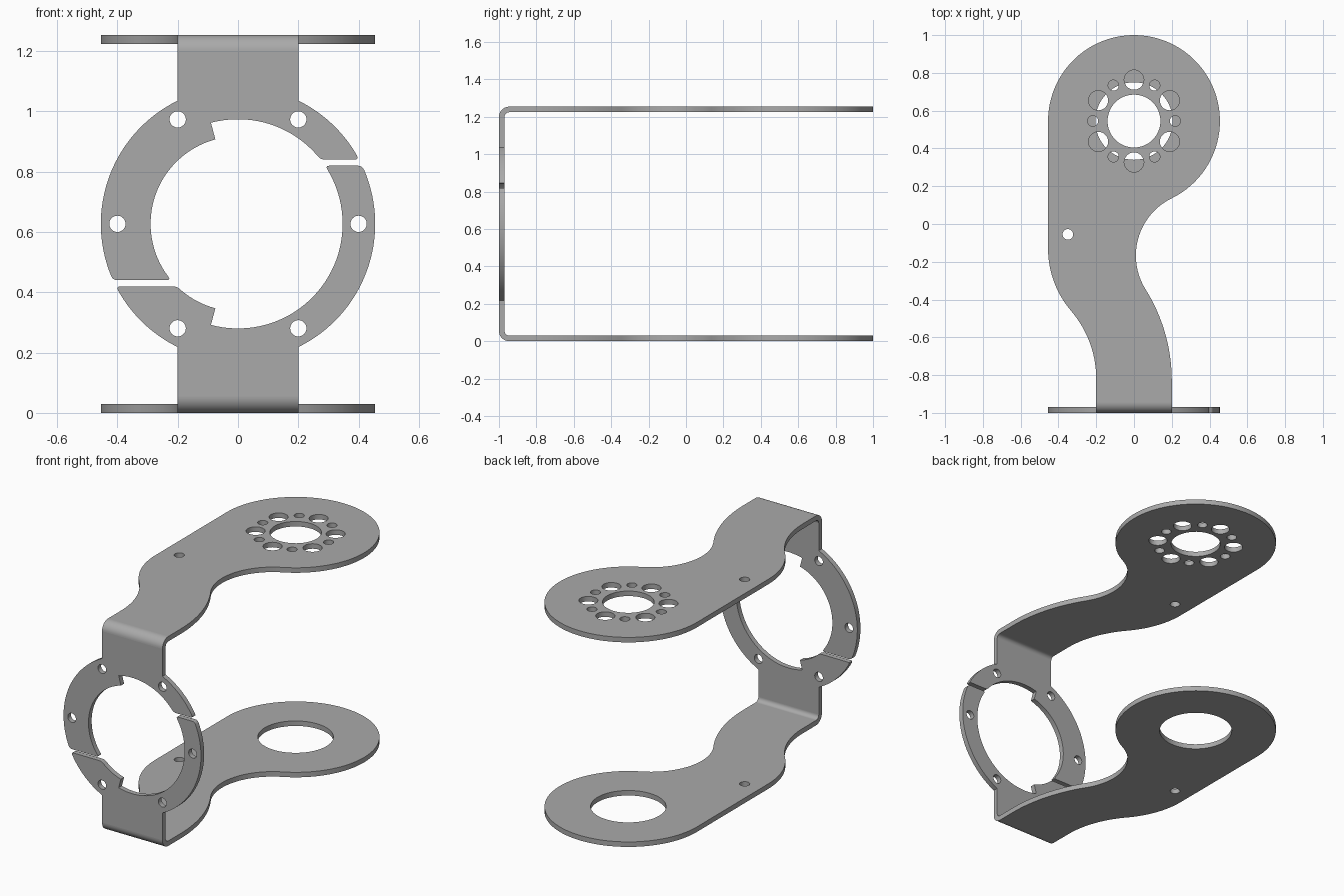
import bpy, bmesh
from math import sin, cos, asin, acos, radians, pi
from mathutils import Matrix, Vector

if "Cube" in bpy.data.objects:
    bpy.data.objects.remove(bpy.data.objects["Cube"], do_unlink=True)

THICK = 0.03      # sheet thickness
MID = 0.627       # half height, centre of the ring
BEND = 0.055      # outer bend radius
HALF = 0.2        # half width of the neck

steel = bpy.data.materials.new("light grey metal")
steel.use_nodes = True
GREY = (0.4, 0.4, 0.4, 1)
steel.diffuse_color = GREY
steel.node_tree.nodes["Principled BSDF"].inputs["Base Color"].default_value = GREY


def arc(cx, cy, r, a0, a1, n=24):
    """Points on an arc, angles in radians."""
    return [(cx + r * cos(a0 + (a1 - a0) * i / n),
             cy + r * sin(a0 + (a1 - a0) * i / n)) for i in range(n + 1)]


def circle(cx, cy, r, n=32):
    return arc(cx, cy, r, 0, 2 * pi, n)[:-1]


def rounded(points):
    """Replace every (x, y, radius) corner by a small curve."""
    out = []
    for i, p in enumerate(points):
        if len(p) == 2:
            out.append(p)
            continue
        c = Vector(p[:2])
        ends = []
        for q in (points[i - 1], points[(i + 1) % len(points)]):
            d = Vector(q[:2]) - c
            ends.append(c + d.normalized() * min(p[2], d.length))
        for k in range(6):
            t = k / 5
            out.append(tuple(ends[0] * (1 - t) ** 2 + c * 2 * t * (1 - t) + ends[1] * t * t))
    return out


def sheet(name, outlines, depth, matrix):
    """Fill closed outlines (inner ones become holes) and give them depth."""
    curve = bpy.data.curves.new(name, 'CURVE')
    curve.dimensions = '2D'
    curve.fill_mode = 'BOTH'
    curve.extrude = depth / 2
    for pts in outlines:
        spline = curve.splines.new('POLY')
        spline.points.add(len(pts) - 1)
        for sp, p in zip(spline.points, pts):
            sp.co = (p[0], p[1], 0, 1)
        spline.use_cyclic_u = True
    temp = bpy.data.objects.new(name + " curve", curve)
    bpy.context.collection.objects.link(temp)
    deps = bpy.context.evaluated_depsgraph_get()
    mesh = bpy.data.meshes.new_from_object(temp.evaluated_get(deps))
    bpy.data.objects.remove(temp, do_unlink=True)
    bpy.data.curves.remove(curve)
    bm = bmesh.new()
    bm.from_mesh(mesh)
    bmesh.ops.remove_doubles(bm, verts=bm.verts, dist=1e-5)
    bmesh.ops.transform(bm, matrix=matrix, verts=bm.verts)
    bmesh.ops.recalc_face_normals(bm, faces=bm.faces)
    bm.to_mesh(mesh)
    bm.free()
    mesh.materials.clear()
    mesh.materials.append(steel)
    obj = bpy.data.objects.new(name, mesh)
    bpy.context.collection.objects.link(obj)
    bpy.ops.object.select_all(action='DESELECT')
    obj.select_set(True)
    bpy.context.view_layer.objects.active = obj
    bpy.ops.object.shade_smooth_by_angle(angle=radians(30))
    return obj


# Outline shared by the two arms: round head, waist and S-shaped neck
HEAD_R, HEAD_Y = 0.455, 0.545
neck_y = BEND - 1
touch = radians(-64)
waist_r = (HEAD_R * cos(touch) - 0.01) / (1 - cos(touch))
waist_x = (HEAD_R + waist_r) * cos(touch)
waist_y = HEAD_Y + (HEAD_R + waist_r) * sin(touch)
turn = radians(32)
hip_x = waist_x - waist_r * cos(turn)
hip_y = waist_y - waist_r * sin(turn)
hip_r = (HALF - hip_x) / (1 - cos(turn))
s_turn = radians(40.6)

arm = arc(0, HEAD_Y, HEAD_R, touch, pi, 64)
arm += arc(0.507 - HEAD_R, -0.13, 0.507, pi, pi + s_turn)
arm += arc(-HALF - 0.553, -0.82, 0.553, s_turn, 0)[1:]
arm += [(-HALF, neck_y), (HALF, neck_y)]
arm += arc(HALF - hip_r, hip_y - hip_r * sin(turn), hip_r, 0, turn)
arm += arc(waist_x, waist_y, waist_r, pi + turn, pi + touch, 32)[1:-1]

# Upper arm: centre bore and a ring of alternating large and small holes
pin_hole = circle(-0.35, -0.055, 0.028)
upper_holes = [circle(0, HEAD_Y, 0.14, 48), pin_hole]
for i in range(12):
    a = i * pi / 6
    upper_holes.append(circle(0.218 * cos(a), HEAD_Y + 0.218 * sin(a),
                              0.052 if i % 2 else 0.028))
sheet("upper_arm", [arm] + upper_holes, THICK,
      Matrix.Translation((0, 0, 2 * MID - THICK / 2)))

# Lower arm: one wide bore
sheet("lower_arm", [arm, circle(0, HEAD_Y, 0.205, 56), pin_hole], THICK,
      Matrix.Translation((0, 0, THICK / 2)))

# Front ring, split by two slots; the inner edge steps in on one side
OUT, IN, STEP_IN = 0.455, 0.347, 0.29
STEP = radians(105)
ROUND = 0.016
edge = acos(HALF / OUT)
strip = MID - BEND


def slot_corner(r, h, side):
    """Corner where a slot edge at height h meets the circle of radius r."""
    return (side * (r * r - h * h) ** 0.5, h, ROUND)


def trim(r):
    return ROUND / r


top_r, low_r, top_l, low_l = 0.213, 0.193, 0.187, 0.207   # slot edge heights
upper = [(HALF, strip)]
upper += arc(0, 0, OUT, edge, asin(top_r / OUT) + trim(OUT))
upper += [slot_corner(OUT, top_r, 1), slot_corner(IN, top_r, 1)]
upper += arc(0, 0, IN, asin(top_r / IN) + trim(IN), STEP)
upper += arc(0, 0, STEP_IN, STEP, pi + asin(top_l / STEP_IN) - trim(STEP_IN), 32)
upper += [slot_corner(STEP_IN, -top_l, -1), slot_corner(OUT, -top_l, -1)]
upper += arc(0, 0, OUT, pi + asin(top_l / OUT) - trim(OUT), pi - edge, 32)
upper += [(-HALF, strip)]

lower = [(-HALF, -strip)]
lower += arc(0, 0, OUT, pi + edge, pi + asin(low_l / OUT) + trim(OUT))
lower += [slot_corner(OUT, -low_l, -1), slot_corner(STEP_IN, -low_l, -1)]
lower += arc(0, 0, STEP_IN, pi + asin(low_l / STEP_IN) + trim(STEP_IN), 2 * pi - STEP)
lower += arc(0, 0, IN, -STEP, asin(low_r / IN) - trim(IN), 40)
lower += [slot_corner(IN, low_r, 1), slot_corner(OUT, low_r, 1)]
lower += arc(0, 0, OUT, asin(low_r / OUT) - trim(OUT), -edge, 32)
lower += [(HALF, -strip)]

bolts = [circle(0.4 * cos(i * pi / 3), 0.4 * sin(i * pi / 3), 0.027) for i in range(6)]
front = Matrix.Translation((0, THICK / 2 - 1, MID)) @ Matrix.Rotation(pi / 2, 4, 'X')
sheet("front_ring", [rounded(upper), rounded(lower)] + bolts, THICK, front)

# Bends joining the ring to each arm
for name, sign in (("upper_bend", 1), ("lower_bend", -1)):
    profile = arc(neck_y, strip, BEND, pi / 2, pi, 12)
    profile += arc(neck_y, strip, BEND - THICK, pi, pi / 2, 12)
    place = Matrix(((0, 0, 1, 0), (1, 0, 0, 0), (0, sign, 0, MID), (0, 0, 0, 1)))
    sheet(name, [profile], 2 * HALF, place)
